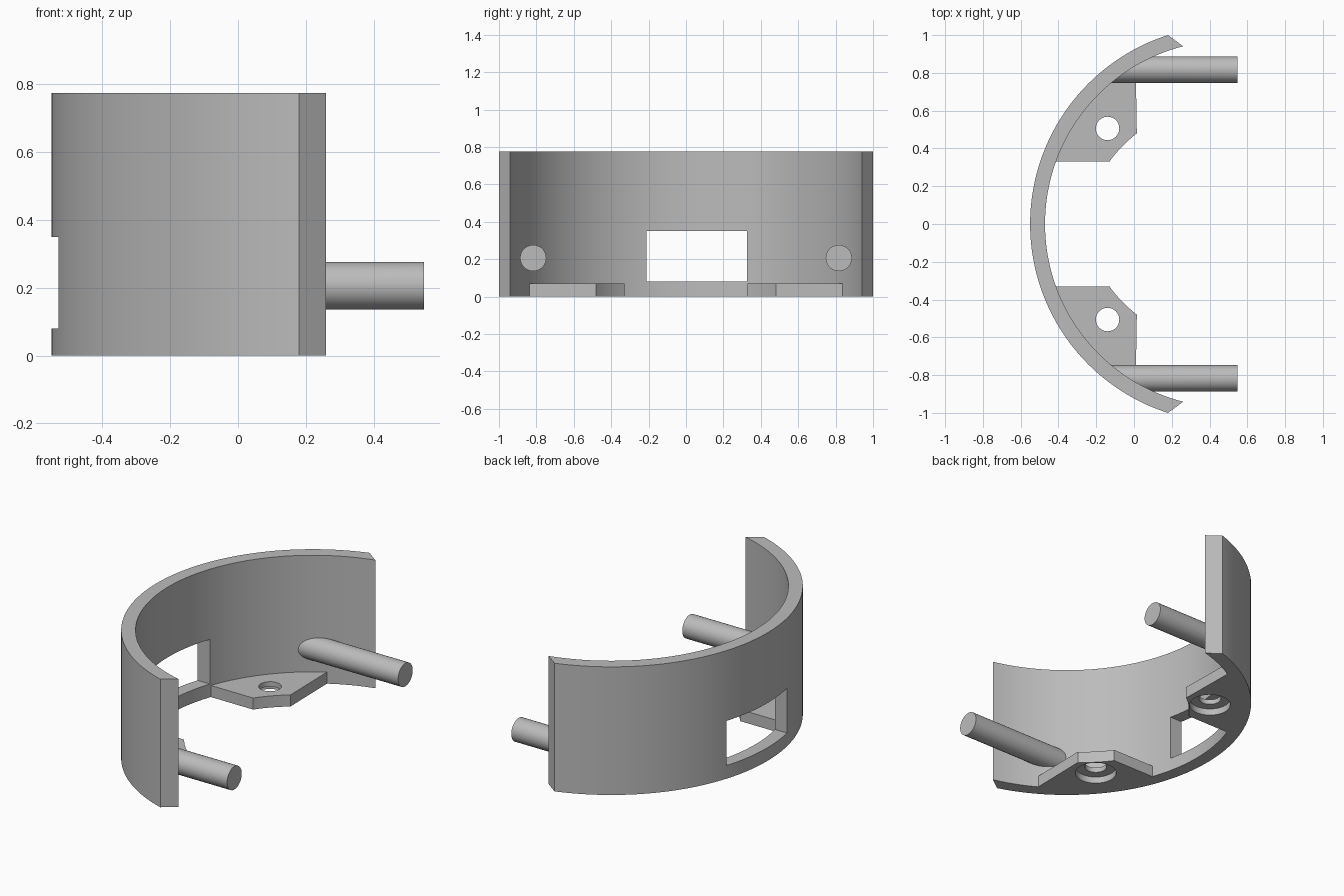
import bpy, bmesh, math

if "Cube" in bpy.data.objects:
    bpy.data.objects.remove(bpy.data.objects["Cube"])

CX, R_OUT, R_IN, HEIGHT = 0.5, 1.05, 0.971, 0.775

grey = bpy.data.materials.new("plain_grey")
grey.diffuse_color = (0.5, 0.5, 0.5, 1)
grey.use_nodes = True
grey.node_tree.nodes["Principled BSDF"].inputs["Base Color"].default_value = grey.diffuse_color


def finish(bm, name):
    bmesh.ops.recalc_face_normals(bm, faces=bm.faces)
    mesh = bpy.data.meshes.new(name)
    bm.to_mesh(mesh)
    bm.free()
    mesh.materials.append(grey)
    obj = bpy.data.objects.new(name, mesh)
    bpy.context.collection.objects.link(obj)
    return obj


def prism(name, pts, z0, z1):
    bm = bmesh.new()
    face = bm.faces.new([bm.verts.new((x, y, z0)) for x, y in pts])
    ext = bmesh.ops.extrude_face_region(bm, geom=[face])
    for v in ext["geom"]:
        if isinstance(v, bmesh.types.BMVert):
            v.co.z = z1
    return finish(bm, name)


def arc(cx, cy, r, a0, a1, n):
    return [(cx + r * math.cos(a0 + (a1 - a0) * i / n),
             cy + r * math.sin(a0 + (a1 - a0) * i / n)) for i in range(n + 1)]


def disc(x, y, r, n=48):
    return arc(x, y, r, 0, math.tau, n)[:-1]


def activate(obj):
    bpy.ops.object.select_all(action='DESELECT')
    obj.select_set(True)
    bpy.context.view_layer.objects.active = obj


def cut(obj, cutter):
    cutter.hide_render = True
    mod = obj.modifiers.new("cut", 'BOOLEAN')
    mod.operation, mod.solver, mod.object = 'DIFFERENCE', 'EXACT', cutter
    activate(obj)
    bpy.ops.object.modifier_apply(modifier=mod.name)
    bpy.data.objects.remove(cutter)


def smooth(obj):
    activate(obj)
    bpy.ops.object.shade_smooth_by_angle(angle=math.radians(25))


# Curved wall with bevelled ends and a rectangular window
a_out = math.atan2(1.0, 0.18 - CX)
a_in = math.atan2(0.941, 0.26 - CX)
wall = prism("curved_wall",
             arc(CX, 0, R_OUT, a_out, math.tau - a_out, 96)
             + arc(CX, 0, R_IN, math.tau - a_in, a_in, 96), 0, HEIGHT)
cut(wall, prism("window_cutter",
                [(-0.7, -0.21), (0, -0.21), (0, 0.325), (-0.7, 0.325)], 0.08, 0.35))
smooth(wall)

for side, label in ((-1, "front"), (1, "back")):
    # Mounting tab: follows the wall, with a shallow concave inner corner
    r = R_IN + 0.002
    a0 = math.pi - math.asin(0.84 / r)
    a1 = math.pi - math.asin(0.33 / r)
    pts = arc(CX, 0, r, a0, a1, 24)
    p, q, n = (-0.13, 0.33), (0.015, 0.48), 8
    for i in range(n + 1):
        t = i / n
        bow = 0.008 * 4 * t * (1 - t)
        pts.append((p[0] + (q[0] - p[0]) * t - 0.7 * bow,
                    p[1] + (q[1] - p[1]) * t + 0.7 * bow))
    tab = prism(label + "_mounting_tab", [(x, y * side) for x, y in pts], 0, 0.07)
    # Screw hole with counterbore underneath
    cut(tab, prism("hole_cutter", disc(-0.14, 0.506 * side, 0.062), -0.1, 0.2))
    cut(tab, prism("counterbore_cutter", disc(-0.14, 0.506 * side, 0.116), -0.1, 0.04))
    smooth(tab)

    # Peg: its root is shaped to end inside the wall
    bm = bmesh.new()
    ring = []
    for k in range(48):
        a = math.tau * k / 48
        y, z = 0.817 + 0.07 * math.cos(a), 0.206 + 0.07 * math.sin(a)
        root = CX - math.sqrt(1.01 ** 2 - y * y)
        ring.append((bm.verts.new((root, y * side, z)),
                     bm.verts.new((0.548, y * side, z))))
    for k in range(48):
        (a, b), (c, d) = ring[k - 1], ring[k]
        bm.faces.new((a, b, d, c))
    bm.faces.new([v[0] for v in ring])
    bm.faces.new([v[1] for v in ring])
    smooth(finish(bm, label + "_peg"))
